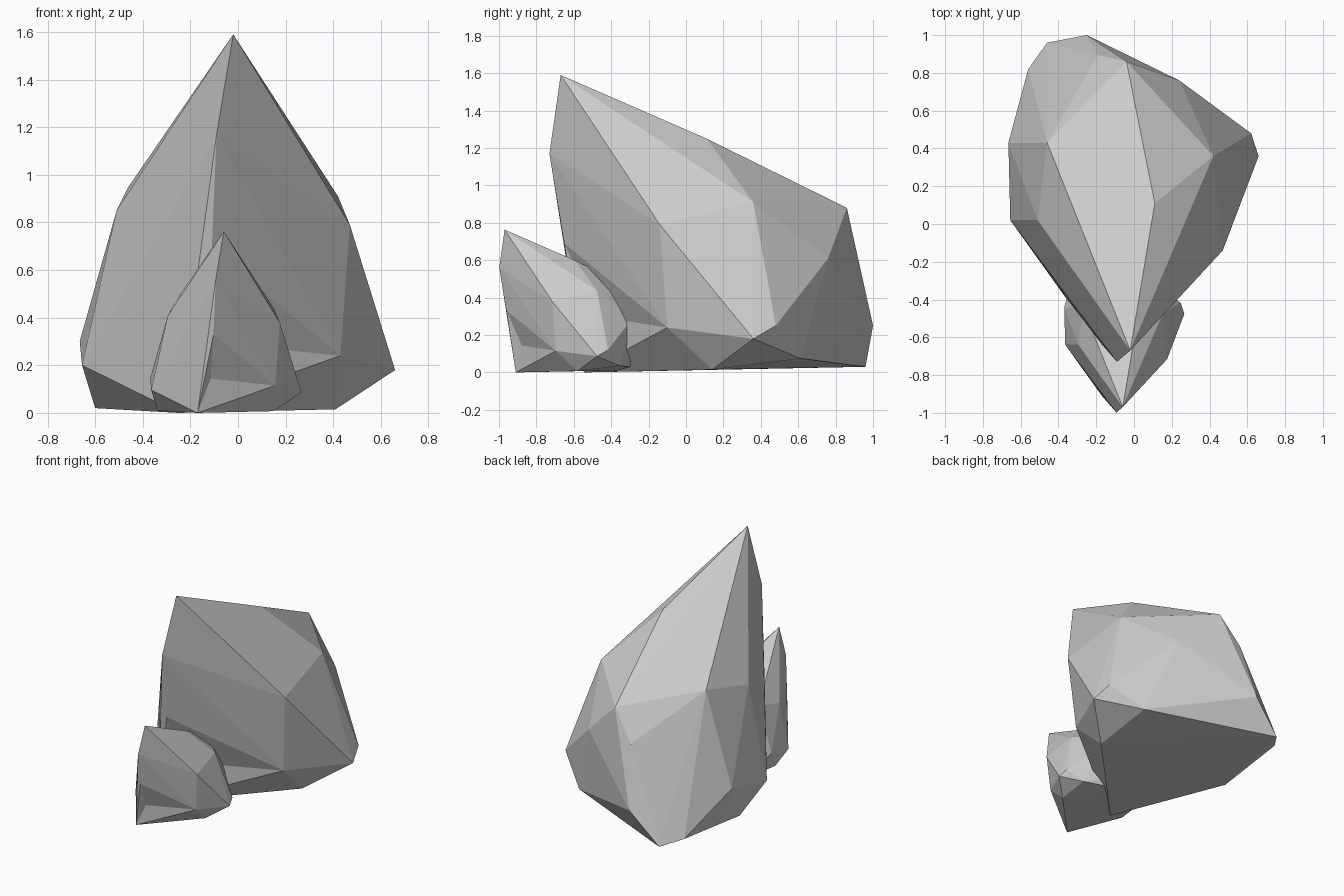
import bpy, bmesh
from mathutils import Vector

if "Cube" in bpy.data.objects:
    bpy.data.objects.remove(bpy.data.objects["Cube"])

# Corner points of one faceted boulder
CORNERS = {
    "peak": (-.02, -.67, 1.59), "nose": (-.09, -.73, 1.17), "chin": (-.11, -.65, .69),
    "ridge": (.11, .11, 1.25), "left_top_back": (-.46, .43, .95), "left_top": (-.51, .02, .85),
    "left_low": (-.655, .02, .2), "left_low_back": (-.665, .43, .3),
    "right_top_back": (.42, .36, .91), "right_top": (.47, -.14, .79),
    "right_low": (.66, .36, .18), "right_low_back": (.62, .48, .25),
    "back_right": (.24, .76, .61), "back_top": (-.04, .86, .88),
    "back_mid": (-.19, .895, .67), "back_low": (-.25, 1.0, .25),
    "foot_back": (-.46, .96, .03), "foot_back_left": (-.56, .82, .06),
    "foot_left": (-.60, .25, .02), "foot_right_back": (.42, .61, .075),
    "foot_right": (.41, .14, .015), "front_right_low": (.43, -.10, .24),
    "foot_front": (-.25, -.546, 0), "notch_left": (-.333, -.42, .54),
}
NOTCH_RIM = ("chin", "front_right_low", "foot_front", "notch_left")
NOTCH = (-.135, -.48, .30)


def boulder(name, scale, offset):
    bm = bmesh.new()
    verts = {k: bm.verts.new(p) for k, p in CORNERS.items()}
    bmesh.ops.convex_hull(bm, input=list(bm.verts))
    # Chipped notch low on the front: push the rim faces in to one point
    rim = {verts[k] for k in NOTCH_RIM}
    chip = [f for f in bm.faces if all(v in rim for v in f.verts)]
    edges = [tuple(e.verts) for e in {e for f in chip for e in f.edges}
             if sum(f in chip for f in e.link_faces) == 1]
    bmesh.ops.delete(bm, geom=chip, context='FACES')
    if edges:
        centre = bm.verts.new(NOTCH)
        for a, b in edges:
            bm.faces.new((a, b, centre))
    bmesh.ops.delete(bm, geom=[v for v in bm.verts if not v.link_faces], context='VERTS')
    bmesh.ops.recalc_face_normals(bm, faces=list(bm.faces))
    for v in bm.verts:
        v.co = v.co * scale + Vector(offset)
    mesh = bpy.data.meshes.new(name)
    bm.to_mesh(mesh)
    bm.free()
    bpy.context.collection.objects.link(bpy.data.objects.new(name, mesh))


# Large boulder and its smaller copy in front
boulder("large_boulder", 1.0, (0, 0, 0))
boulder("small_boulder", .48, (-.05, -.648, 0))
